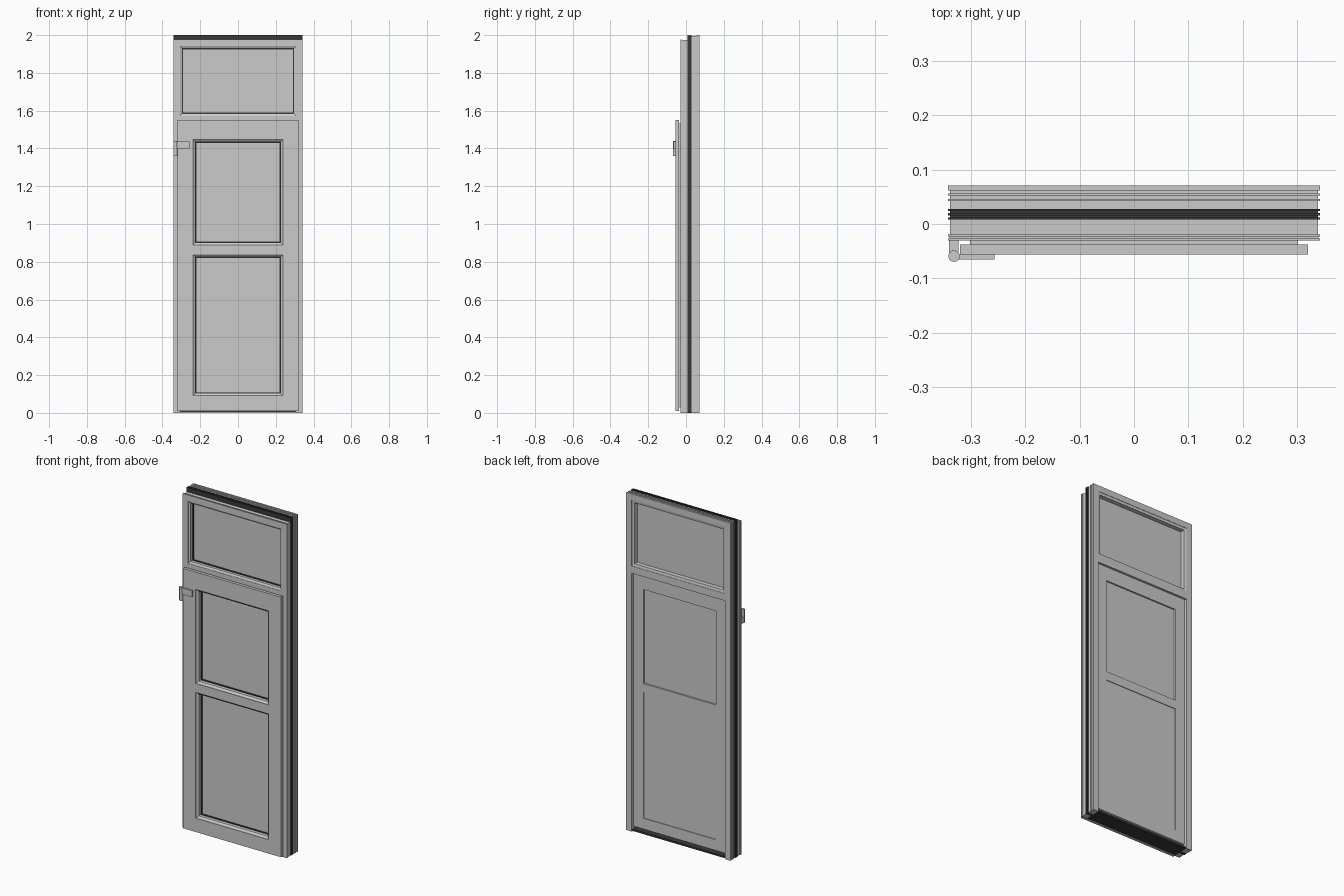
import bpy, bmesh
from mathutils import Vector

if "Cube" in bpy.data.objects:
    bpy.data.objects.remove(bpy.data.objects["Cube"])

dark = bpy.data.materials.new("dark_rubber")
dark.diffuse_color = (0.04, 0.04, 0.04, 1)
dark.use_nodes = True
dark.node_tree.nodes["Principled BSDF"].inputs["Base Color"].default_value = dark.diffuse_color


def finish(name, bm, mat=None):
    bmesh.ops.recalc_face_normals(bm, faces=bm.faces[:])
    me = bpy.data.meshes.new(name)
    bm.to_mesh(me)
    bm.free()
    ob = bpy.data.objects.new(name, me)
    bpy.context.collection.objects.link(ob)
    if mat:
        me.materials.append(mat)
    return ob


def box(name, x, y, z, mat=None):
    bm = bmesh.new()
    bmesh.ops.create_cube(bm, size=1)
    for v in bm.verts:
        v.co = Vector([r[0] + (r[1] - r[0]) * (c + 0.5) for r, c in zip((x, y, z), v.co)])
    return finish(name, bm, mat)


def ring(name, hx, z0, z1, profile, mat=None, legs=False):
    """Mitred frame: profile of (inset, y) swept round a rectangle; legs = no bottom rail."""
    bm = bmesh.new()
    corners = ((-1, 0), (-1, 1), (1, 1), (1, 0))
    loops = []
    for sx, top in corners:
        loop = []
        for i, y in profile:
            z = z1 - i if top else (z0 if legs else z0 + i)
            loop.append(bm.verts.new((sx * (hx - i), y, z)))
        loops.append(loop)
    n = len(profile)
    for a in range(3 if legs else 4):
        A, B = loops[a], loops[(a + 1) % 4]
        for k in range(n):
            bm.faces.new((A[k], A[(k + 1) % n], B[(k + 1) % n], B[k]))
    if legs:
        bm.faces.new(loops[0])
        bm.faces.new(loops[3])
    return finish(name, bm, mat)


def rect(i0, i1, y0, y1):
    return [(i0, y0), (i0, y1), (i1, y1), (i1, y0)]


# Outer frame: front shell, dark ribbed thermal break, back shell
ring("frame_front", 0.342, 0, 1.978,
     [(0, -.03), (0, -.027), (.003, -.027), (.003, -.023), (0, -.023), (0, -.019),
      (.004, -.019), (.004, .008), (.036, .008), (.036, -.03)], legs=True)
ribs = []
for k in range(3):
    y = 0.008 + k * 0.008
    ribs += [(0, y), (0, y + .004)]
    if k < 2:
        ribs += [(.004, y + .004), (.004, y + .008)]
ring("frame_thermal_break", 0.342, 0, 2.0, ribs + [(.036, .028), (.036, .008)], dark, True)
ring("frame_back", 0.342, 0, 2.0,
     [(.004, .028), (.004, .042), (0, .042), (0, .046), (.004, .046), (.004, .052),
      (0, .052), (0, .056), (.004, .056), (.004, .062), (0, .062), (0, .071),
      (.036, .071), (.036, .028)], legs=True)
box("threshold", (-.306, .306), (-.025, .065), (.002, .012), dark)

# Transom bar and fixed light above the door
box("transom_bar", (-.306, .306), (-.03, .071), (1.53, 1.573))
box("transom_glass", (-.306, .306), (0, .04), (1.573, 1.964))
ring("transom_bead_front", .307, 1.573, 1.942, [(0, -.028), (0, 0), (.012, 0), (.012, -.022)])
ring("transom_bead_back", .306, 1.573, 1.964, [(0, .069), (0, .04), (.015, .04), (.015, .066)])
ring("transom_gasket", .295, 1.585, 1.93, rect(0, .005, -.006, 0), dark)

# Door leaf with overlapping front flange
leaf_back = 0.058
ring("leaf_frame", .32, .01, 1.55,
     [(0, -.056), (0, -.038), (.018, -.038), (.018, leaf_back),
      (.082, leaf_back), (.082, -.056)])
for name, z in (("leaf_middle_rail", (.837, .89)), ("leaf_top_rail", (1.447, 1.468))):
    box(name, (-.238, .238), (-.056, leaf_back), z)
ring("leaf_gasket", .302, .028, 1.532, rect(0, .008, -.038, -.03), dark)

# Upper glass and lower panel with beads and gaskets
for name, z0, z1, back in (("upper_glass", .89, 1.447, .049), ("lower_panel", .092, .837, .054)):
    box(name, (-.238, .238), (-.018, back), (z0, z1))
    ring(name + "_bead", .238, z0, z1,
         [(0, -.053), (0, -.018), (.012, -.018), (.012, -.044)])
    ring(name + "_gasket", .226, z0 + .012, z1 - .012, rect(0, .005, -.025, -.018), dark)

# Hinge: barrel, leaf plate and frame bracket
bpy.ops.mesh.primitive_cylinder_add(vertices=24, radius=.0105, depth=.08,
                                    location=(-.331, -.059, 1.40))
bpy.context.object.name = "hinge_barrel"
bpy.ops.object.shade_smooth_by_angle()
box("hinge_plate", (-.331, -.257), (-.065, -.056), (1.40, 1.437))
box("hinge_bracket", (-.340, -.323), (-.058, -.03), (1.362, 1.398))
